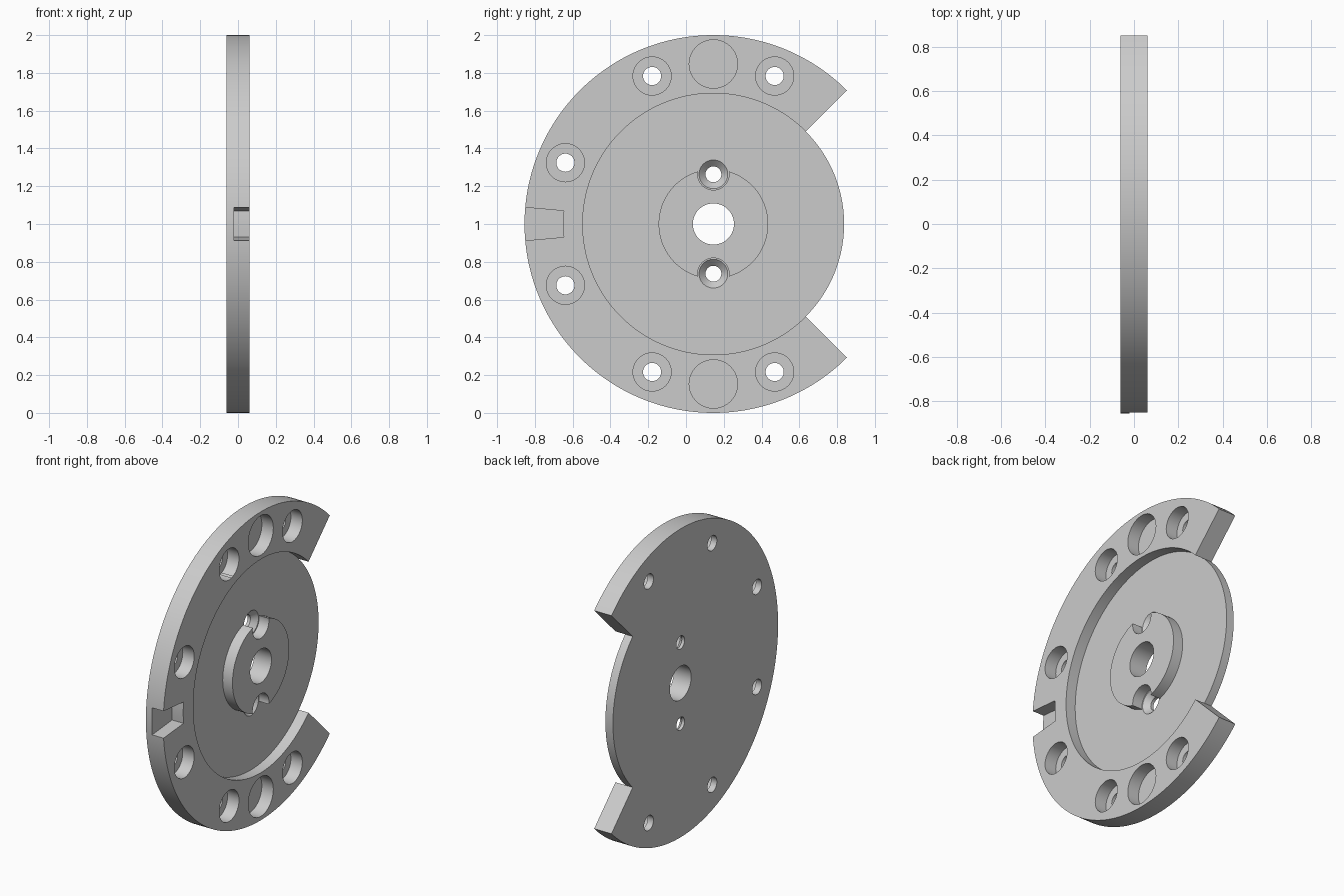
import bpy, bmesh
from math import cos, sin, radians, pi

if "Cube" in bpy.data.objects:
    bpy.data.objects.remove(bpy.data.objects["Cube"])

CY, CZ = 0.145, 1.0               # disc axis
BACK, FACE = -0.062, 0.062        # plate thickness along x
FLOOR, POCKET = -0.008, -0.02     # recess floor, pocket floor
R_OUT, R_IN, R_BOSS = 1.0, 0.692, 0.29

steel = bpy.data.materials.new("grey metal")
steel.use_nodes = True
steel.diffuse_color = (0.6, 0.6, 0.6, 1)
steel.node_tree.nodes["Principled BSDF"].inputs["Base Color"].default_value = (0.6, 0.6, 0.6, 1)


def finish(name, bm):
    bmesh.ops.recalc_face_normals(bm, faces=bm.faces[:])
    mesh = bpy.data.meshes.new(name)
    bm.to_mesh(mesh)
    bm.free()
    obj = bpy.data.objects.new(name, mesh)
    bpy.context.collection.objects.link(obj)
    mesh.materials.append(steel)
    return obj


def polar(r, deg):
    return CY + r * cos(radians(deg)), CZ + r * sin(radians(deg))


def turned(name, profile, y=CY, z=CZ, seg=48):
    """Solid of revolution about x from (x, radius) pairs."""
    bm = bmesh.new()
    rings = [[bm.verts.new((x, y + r * cos(2 * pi * i / seg), z + r * sin(2 * pi * i / seg)))
              for i in range(seg)] for x, r in profile]
    for a, b in zip(rings, rings[1:]):
        for i in range(seg):
            j = (i + 1) % seg
            bm.faces.new((a[i], a[j], b[j], b[i]))
    bm.faces.new(rings[0])
    bm.faces.new(rings[-1])
    return finish(name, bm)


def prism(name, outline, x0, x1):
    """Outline of (y, z) points extruded along x."""
    bm = bmesh.new()
    face = bm.faces.new([bm.verts.new((x0, y, z)) for y, z in outline])
    out = bmesh.ops.extrude_face_region(bm, geom=[face])
    verts = [v for v in out["geom"] if isinstance(v, bmesh.types.BMVert)]
    bmesh.ops.translate(bm, verts=verts, vec=(x1 - x0, 0, 0))
    return finish(name, bm)


def carve(obj, cutters):
    """Subtract the cutters, then discard them."""
    for cutter in cutters:
        cutter.hide_render = True
        mod = obj.modifiers.new("cut", 'BOOLEAN')
        mod.operation = 'DIFFERENCE'
        mod.solver = 'EXACT'
        mod.object = cutter
    graph = bpy.context.evaluated_depsgraph_get()
    mesh = bpy.data.meshes.new_from_object(obj.evaluated_get(graph))
    obj.modifiers.clear()
    obj.data = mesh
    for cutter in cutters:
        bpy.data.objects.remove(cutter)


# Open outer ring, with a quarter missing towards the back
angles = [45 + 1.5 * i for i in range(181)]
ring = prism("outer_ring", [polar(R_OUT, a) for a in angles]
             + [polar(R_IN, a) for a in reversed(angles)], BACK, FACE)

# Counterbored bolt holes, blind round pockets and the tapered front slot
cuts = []
for side in (1, -1):
    for a in (67.5, 112.5, 157.5):
        cuts.append(turned("bolt_cutter", [(-0.1, 0.048), (POCKET, 0.048), (POCKET, 0.101), (0.1, 0.101)],
                           *polar(0.848, side * a)))
    cuts.append(turned("pocket_cutter", [(POCKET, 0.128), (0.1, 0.128)], *polar(0.847, side * 90), seg=64))
slot = [polar(0.795, 180 + a) for a in (-5, -2.5, 0, 2.5, 5)]
slot = [(-0.9, CZ + 0.092)] + slot + [(-0.9, CZ - 0.092)]
cuts.append(prism("slot_cutter", slot, POCKET, 0.1))
carve(ring, cuts)

# Thin web disc and central boss share the bore and two screw positions
web = turned("web_disc", [(BACK, R_IN), (FLOOR, R_IN)], seg=240)
boss = turned("centre_boss", [(FLOOR, R_BOSS), (FACE, R_BOSS)], seg=128)
for part in (web, boss):
    cuts = [turned("bore_cutter", [(-0.1, 0.109), (0.1, 0.109)], seg=64)]
    for side in (1, -1):
        if part is web:
            # countersunk through hole
            profile = [(-0.1, 0.042), (-0.042, 0.042), (FLOOR, 0.076), (0.02, 0.076)]
        else:
            # head clearance bitten out of the boss rim
            profile = [(-0.1, 0.083), (0.1, 0.083)]
        cuts.append(turned("screw_cutter", profile, *polar(0.263, side * 90)))
    carve(part, cuts)

# Smooth curved walls, crisp edges
bpy.ops.object.select_all(action='DESELECT')
for part in (ring, web, boss):
    part.select_set(True)
bpy.context.view_layer.objects.active = ring
bpy.ops.object.shade_smooth_by_angle(angle=radians(25))
